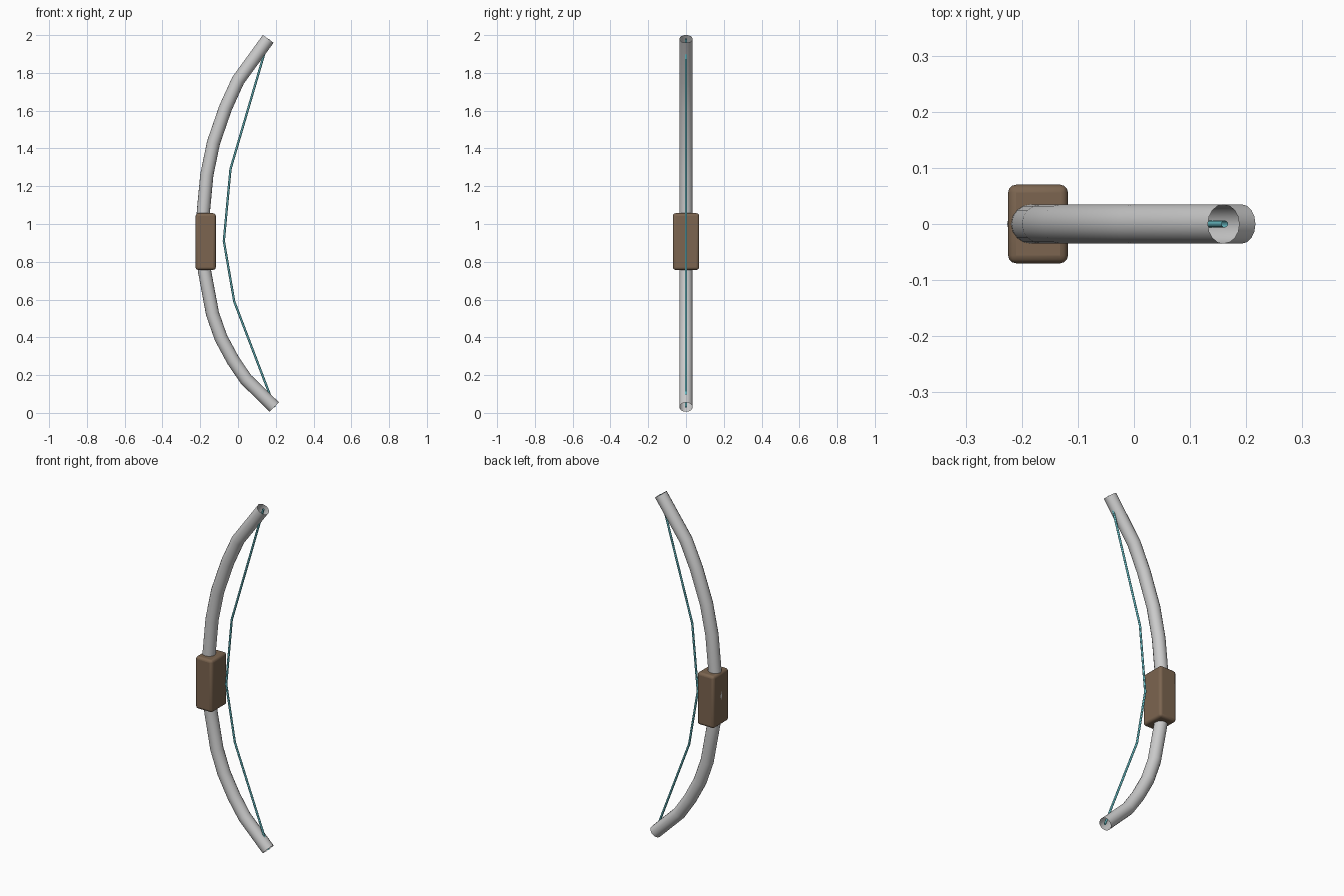
import bpy

if "Cube" in bpy.data.objects:
    bpy.data.objects.remove(bpy.data.objects["Cube"])


def material(name, rgb):
    mat = bpy.data.materials.new(name)
    mat.diffuse_color = (*rgb, 1)
    mat.use_nodes = True
    mat.node_tree.nodes["Principled BSDF"].inputs["Base Color"].default_value = mat.diffuse_color
    return mat


def tube(name, path, radius, resolution):
    """Open-ended tube along a path of (x, z) points in the y = 0 plane."""
    curve = bpy.data.curves.new(name, 'CURVE')
    curve.dimensions = '3D'
    curve.bevel_depth = radius
    curve.bevel_resolution = resolution
    spline = curve.splines.new('POLY')
    spline.points.add(len(path) - 1)
    for p, (x, z) in zip(spline.points, path):
        p.co = (x, 0, z, 1)
    spline.use_smooth = True
    obj = bpy.data.objects.new(name, curve)
    bpy.context.collection.objects.link(obj)
    bpy.ops.object.select_all(action='DESELECT')
    obj.select_set(True)
    bpy.context.view_layer.objects.active = obj
    bpy.ops.object.convert(target='MESH')
    obj = bpy.context.object
    obj.name = name
    bpy.ops.object.shade_smooth_by_angle()
    return obj


# Curved bow limb, top to bottom
tube("bow_limb", [
    (0.16, 1.98), (0.0, 1.76), (-0.066, 1.615), (-0.13, 1.43),
    (-0.165, 1.26), (-0.183, 1.07), (-0.191, 0.92), (-0.177, 0.75),
    (-0.135, 0.525), (-0.09, 0.397), (-0.026, 0.278), (0.042, 0.178),
    (0.192, 0.031)], 0.035, 6)

# Bow string, its ends tucked into the open limb tips
string = tube("bow_string", [
    (0.162, 1.98), (-0.04, 1.29), (-0.075, 0.91),
    (-0.02, 0.59), (0.194, 0.03)], 0.006, 4)
string.data.materials.append(material("teal", (0.15, 0.55, 0.6)))

# Rounded block grip around the middle of the limb
bpy.ops.mesh.primitive_cube_add(size=1, location=(-0.171, 0, 0.907))
grip = bpy.context.object
grip.name = "grip"
grip.scale = (0.107, 0.14, 0.3)
bpy.ops.object.transform_apply(location=False, rotation=False, scale=True)
bevel = grip.modifiers.new("rounded_edges", 'BEVEL')
bevel.width = 0.014
bevel.segments = 3
bpy.ops.object.shade_smooth_by_angle()
grip.data.materials.append(material("brown", (0.2, 0.13, 0.08)))
